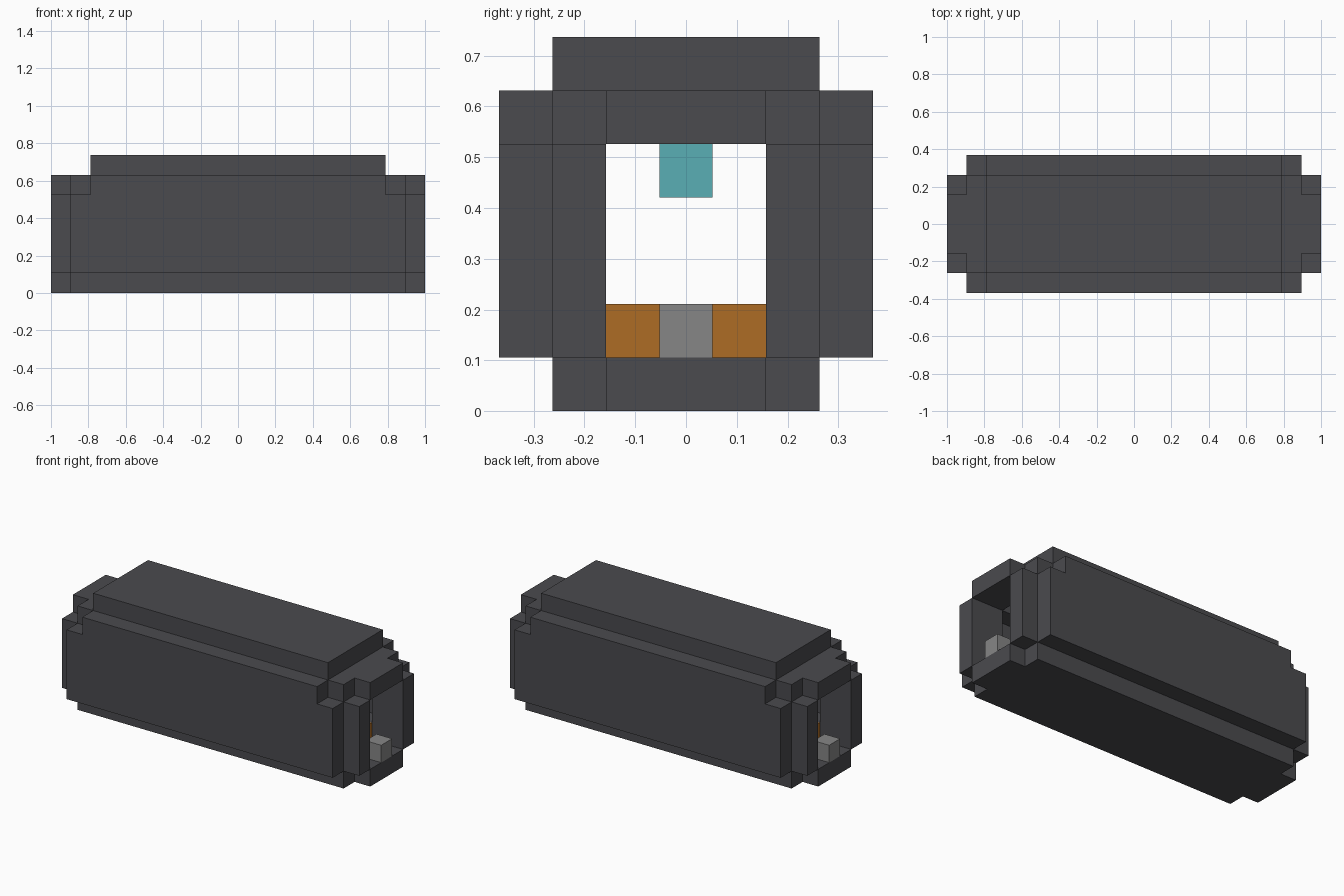
import bpy
import bmesh

cube = bpy.data.objects.get("Cube")
if cube:
    bpy.data.objects.remove(cube, do_unlink=True)

U = 2 / 19  # one block


def material(name, rgb):
    mat = bpy.data.materials.new(name)
    mat.use_nodes = True
    color = (*rgb, 1)
    mat.diffuse_color = color
    mat.node_tree.nodes["Principled BSDF"].inputs["Base Color"].default_value = color
    return mat


charcoal = material("charcoal", (0.069, 0.069, 0.077))
orange = material("orange", (0.42, 0.15, 0.018))
grey = material("grey", (0.24, 0.24, 0.24))
teal = material("teal", (0.10, 0.43, 0.46))


def block(name, mat, x, y, z, mirror=()):
    """Box from (low, high) spans in blocks, copied across the given axes."""
    spans = [(x, y, z)]
    if "x" in mirror:
        spans += [((-a[1], -a[0]), b, c) for a, b, c in spans]
    if "y" in mirror:
        spans += [(a, (-b[1], -b[0]), c) for a, b, c in spans]
    bm = bmesh.new()
    for span in spans:
        verts = bmesh.ops.create_cube(bm, size=1)["verts"]
        for v in verts:
            v.co = [U * (lo + (hi - lo) * (c + 0.5)) for c, (lo, hi) in zip(v.co, span)]
    mesh = bpy.data.meshes.new(name)
    bm.to_mesh(mesh)
    bm.free()
    mesh.materials.append(mat)
    obj = bpy.data.objects.new(name, mesh)
    bpy.context.collection.objects.link(obj)
    return obj


LONG, MID, END = 9.5, 8.5, 7.5   # half lengths of the stepped ends
SIDE, WALL, DOOR = 3.5, 2.5, 1.5  # half widths

# Floor and roof
block("floor", charcoal, (-MID, MID), (-WALL, WALL), (0, 1))
block("roof", charcoal, (-END, END), (-WALL, WALL), (6, 7))
block("roof_end", charcoal, (END, MID), (-WALL, WALL), (5, 6), "x")

# Side walls
block("side_wall", charcoal, (-MID, MID), (WALL, SIDE), (1, 5), "y")
block("side_wall_top", charcoal, (-END, END), (WALL, SIDE), (5, 6), "y")
block("ceiling_corner", charcoal, (-END, END), (DOOR, WALL), (5, 6), "y")
block("floor_corner", charcoal, (-END, END), (DOOR, WALL), (1, 2), "y")

# Door frames at both ends
block("door_jamb", charcoal, (END, LONG), (DOOR, WALL), (1, 5), "xy")
block("door_lintel", charcoal, (MID, LONG), (-DOOR, DOOR), (5, 6), "x")
block("door_sill", charcoal, (MID, LONG), (-DOOR, DOOR), (0, 1), "x")

# Interior
block("door_step", grey, (MID, LONG), (-0.5, 0.5), (1, 2), "x")
block("bench", orange, (-END, END), (0.5, DOOR), (1, 2), "y")
block("ceiling_lamp", teal, (-1.5, 1.5), (-0.5, 0.5), (4, 6))
